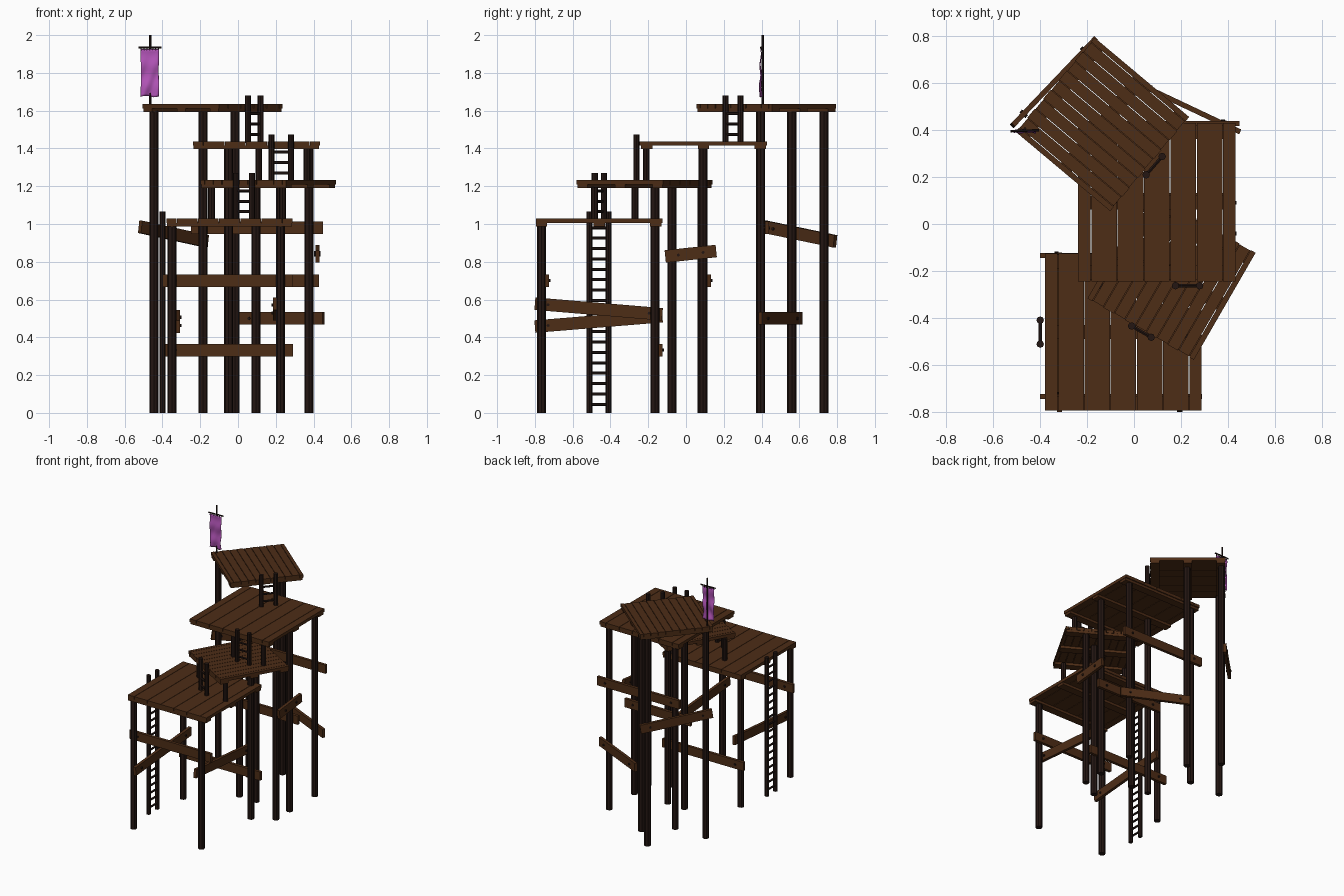
import bpy, bmesh, math
from mathutils import Vector, Matrix

if "Cube" in bpy.data.objects:
    bpy.data.objects.remove(bpy.data.objects["Cube"])

def mat(name, c):
    m = bpy.data.materials.new(name)
    m.diffuse_color = (*c, 1)
    m.use_nodes = True
    m.node_tree.nodes["Principled BSDF"].inputs["Base Color"].default_value = m.diffuse_color
    return m

WOOD = mat("plank_brown", (0.075, 0.026, 0.008))
DARK = mat("dark_timber", (0.017, 0.008, 0.006))
CLOTH = mat("purple_cloth", (0.45, 0.09, 0.48))

def finish(name, bm, m, smooth=False):
    me = bpy.data.meshes.new(name)
    bmesh.ops.recalc_face_normals(bm, faces=bm.faces)
    bm.to_mesh(me)
    bm.free()
    me.materials.append(m)
    ob = bpy.data.objects.new(name, me)
    bpy.context.collection.objects.link(ob)
    for p in me.polygons:
        p.use_smooth = smooth
    return ob

def box(bm, c, size, rot=Matrix()):
    M = Matrix.Translation(c) @ rot @ Matrix.Diagonal((*size, 1))
    bmesh.ops.create_cube(bm, size=1, matrix=M)

def rod(bm, a, b, r, n=8):
    a, b = Vector(a), Vector(b)
    d = b - a
    M = Matrix.Translation((a + b) / 2) @ d.to_track_quat('Z', 'Y').to_matrix().to_4x4()
    bmesh.ops.create_cone(bm, cap_ends=True, segments=n, radius1=r, radius2=r, depth=d.length, matrix=M)

# Platforms: half-width end planks with full planks between, on cross beams
def platform(name, cx, cy, top, size, angle, n, beams, ends=0.0):
    R = Matrix.Translation((cx, cy, 0)) @ Matrix.Rotation(math.radians(angle), 4, 'Z')
    bm = bmesh.new()
    w = size / n
    edges = [-size / 2] + [-size / 2 + w * (i + 0.5) for i in range(n)] + [size / 2]
    for i, (a, b) in enumerate(zip(edges, edges[1:])):
        box(bm, ((a + b) / 2, 0, top - 0.0115), (b - a - 0.003, size - ends * (i % 2), 0.023))
    bm.transform(R)
    finish(name + "_planks", bm, WOOD)
    bm = bmesh.new()
    for y in beams:
        box(bm, (0, y, top - 0.032), (size - 0.01, 0.06, 0.02))
    bm.transform(R)
    finish(name + "_beams", bm, WOOD)

platform("first_deck", -0.045, -0.46, 1.028, 0.67, 0, 6, (-0.305, 0, 0.3))
platform("second_deck", 0.16, -0.22, 1.232, 0.527, -30, 10, (-0.23, 0, 0.23), 0.006)
platform("third_deck", 0.0975, 0.0925, 1.438, 0.675, 0, 6, (-0.3, 0, 0.3))
platform("fourth_deck", -0.135, 0.425, 1.635, 0.527, 50, 10, (-0.23, 0, 0.23), 0.006)

# Support legs: x, y, bottom, top
LEGS = {
    "first_leg": [(-0.35, -0.765, 0, 1), (0.225, -0.765, 0, 1), (-0.35, -0.165, 0, 1), (0.225, -0.165, 0, 1.195)],
    "second_leg": [(0.095, 0.085, 0, 1.195), (0.375, -0.075, 0, 1.195),
                   (-0.14, -0.27, 1.02, 1.195), (0.235, -0.485, 1.02, 1.195)],
    "third_leg": [(0.375, 0.395, 0, 1.4), (-0.185, 0.395, 0, 1.4), (0.375, 0.09, 0, 1.4),
                  (-0.05, 0.09, 0, 1.4), (0.365, -0.21, 1.22, 1.4), (0.11, -0.21, 1.22, 1.4)],
    "fourth_leg": [(-0.445, 0.395, 0, 1.6), (-0.185, 0.73, 0, 1.6), (-0.015, 0.56, 0, 1.6)],
}
for name, legs in LEGS.items():
    for x, y, z0, z1 in legs:
        bm = bmesh.new()
        rod(bm, (x, y, z0), (x, y, z1), 0.024 if z0 == 0 else 0.018)
        finish(name, bm, DARK)

# Nailed brace planks from end to end
def brace(name, a, b, h=0.066, nail=0.07):
    a, b = Vector(a), Vector(b)
    d = b - a
    x = d.normalized()
    y = Vector((0, 0, 1)).cross(x).normalized()
    R = Matrix((x, y, x.cross(y))).transposed().to_4x4()
    bm = bmesh.new()
    box(bm, (a + b) / 2, (d.length, 0.022, h), R)
    finish(name, bm, WOOD)
    bm = bmesh.new()
    for p in (a + x * nail, b - x * nail):
        rod(bm, p - y * 0.018, p + y * 0.018, 0.008)
    finish(name + "_nails", bm, DARK)

brace("first_back_brace", (-0.40, -0.135, 0.332), (0.29, -0.135, 0.332))
brace("first_front_brace", (-0.40, -0.735, 0.70), (0.29, -0.735, 0.70))
brace("first_left_brace", (-0.318, -0.80, 0.457), (-0.318, -0.125, 0.512))
brace("first_right_brace", (0.195, -0.80, 0.578), (0.195, -0.125, 0.522))
brace("second_right_brace", (0.42, -0.11, 0.828), (0.42, 0.16, 0.857))
brace("third_middle_brace", (-0.13, 0.122, 0.70), (0.43, 0.122, 0.70))
brace("third_back_brace", (-0.25, 0.428, 0.98), (0.45, 0.428, 0.98))
brace("corner_brace", (0.0, 0.607, 0.50), (0.453, 0.393, 0.50))
brace("fourth_side_brace", (-0.518, 0.42, 0.985), (-0.165, 0.79, 0.908))

# Ladders: two rails with rungs
def ladder(name, a, b, z0, z1, step=0.055):
    bm = bmesh.new()
    for x, y in (a, b):
        rod(bm, (x, y, z0), (x, y, z1), 0.016)
    finish(name + "_rails", bm, DARK)
    bm = bmesh.new()
    z = z0 + 0.045
    while z < z1 - 0.05:
        rod(bm, (*a, z), (*b, z), 0.008, 6)
        z += step
    finish(name + "_rungs", bm, DARK)

ladder("ground_ladder", (-0.40, -0.512), (-0.40, -0.41), 0, 1.065)
ladder("second_ladder", (-0.01, -0.435), (0.073, -0.483), 1.02, 1.27)
ladder("third_ladder", (0.177, -0.263), (0.28, -0.263), 1.225, 1.475)
ladder("fourth_ladder", (0.052, 0.21), (0.12, 0.288), 1.43, 1.68)

# Flag pole, crossbar and ties
bm = bmesh.new()
rod(bm, (-0.465, 0.406, 1.6), (-0.465, 0.406, 2.0), 0.006)
rod(bm, (-0.527, 0.396, 1.934), (-0.405, 0.400, 1.934), 0.005)
for i in range(7):
    x = -0.513 + i * 0.0155
    rod(bm, (x, 0.397, 1.918), (x, 0.397, 1.938), 0.003, 6)
finish("flag_pole", bm, DARK)

# Rippled hanging banner
bm = bmesh.new()
bmesh.ops.create_grid(bm, x_segments=10, y_segments=20, size=0.5)
for v in bm.verts:
    u, t = v.co.x, 0.5 - v.co.y
    v.co = (-0.467 + u * (0.1 - 0.006 * math.sin(t * 3)),
            0.394 + t * 0.007 * math.sin(u * 9 + t * 8) + 0.003 * math.sin(t * 14),
            1.925 - 0.25 * t - 0.004 * t * math.sin(u * 7))
flag = finish("banner", bm, CLOTH, True)
s = flag.modifiers.new("thickness", 'SOLIDIFY')
s.thickness = 0.002
